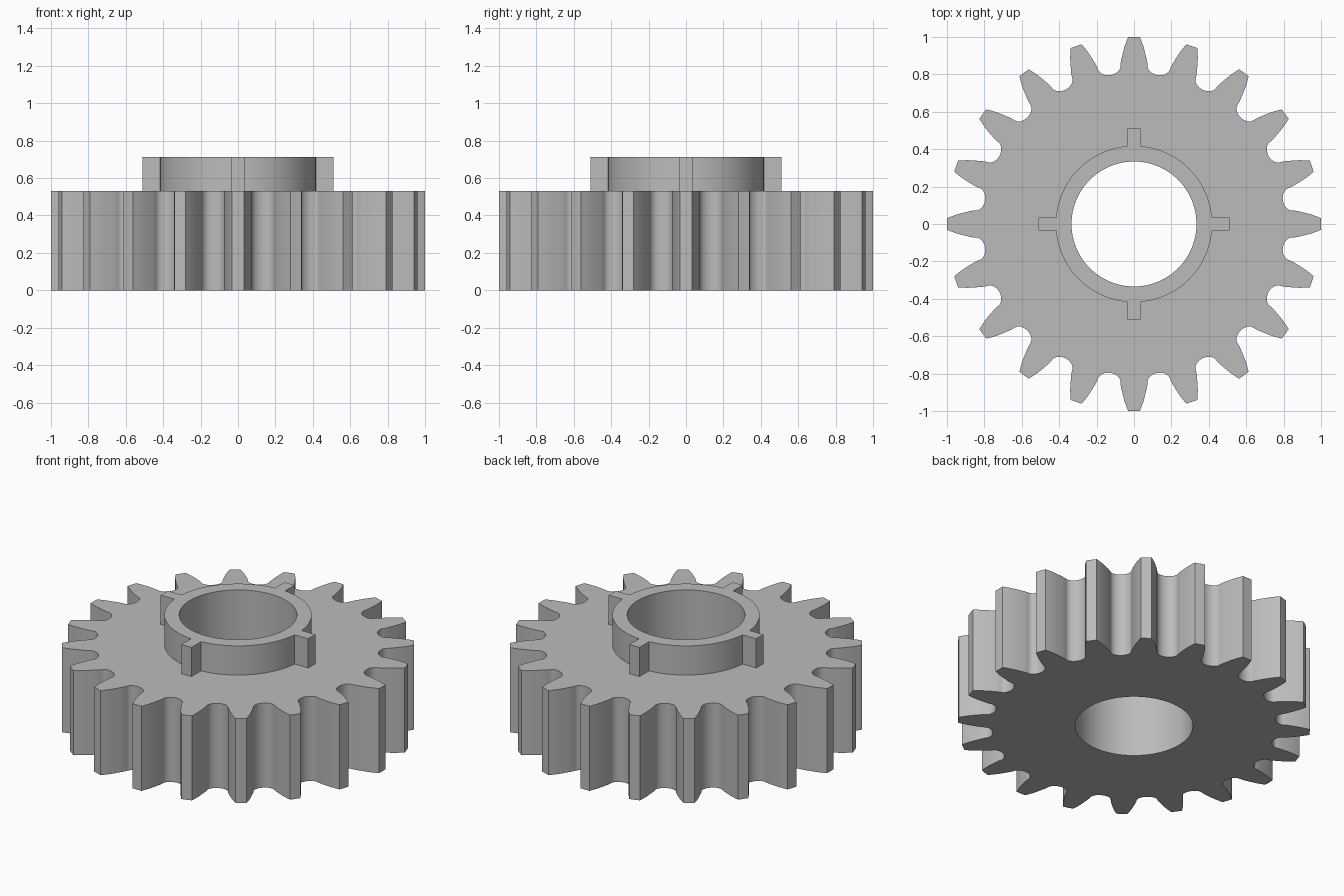
import bpy, bmesh
from math import sin, cos, pi, radians, hypot, atan2, asin, sqrt

cube = bpy.data.objects.get("Cube")
if cube:
    bpy.data.objects.remove(cube, do_unlink=True)

TEETH = 20
GEAR_TOP, COLLAR_TOP = 0.53, 0.713
BORE, COLLAR, KEY_REACH, KEY_HALF = 0.334, 0.418, 0.511, 0.035

# Plain grey for the whole part
grey = bpy.data.materials.new("plain grey")
grey.use_nodes = True
colour = (0.5, 0.5, 0.5, 1)
grey.diffuse_color = colour
grey.node_tree.nodes["Principled BSDF"].inputs["Base Color"].default_value = colour


def polar(r, a):
    return (r * cos(a), r * sin(a))


def repeat(profile, count):
    """Repeat a list of (radius, angle) points around the axis."""
    return [polar(r, a + 2 * pi * i / count) for i in range(count) for r, a in profile]


def ring_prism(name, outline, z0, z1):
    """Extrude an outline with the round bore cut through it."""
    bm = bmesh.new()
    bore = [polar(BORE, 2 * pi * i / 96) for i in range(96)]
    edges = []
    for loop in (outline, bore):
        vs = [bm.verts.new((x, y, z0)) for x, y in loop]
        edges += [bm.edges.new((v, vs[i - 1])) for i, v in enumerate(vs)]
    bmesh.ops.triangle_fill(bm, edges=edges, use_beauty=True)
    result = bmesh.ops.extrude_face_region(bm, geom=bm.faces[:], use_keep_orig=True)
    top = [g for g in result["geom"] if isinstance(g, bmesh.types.BMVert)]
    bmesh.ops.translate(bm, verts=top, vec=(0, 0, z1 - z0))
    bmesh.ops.recalc_face_normals(bm, faces=bm.faces[:])
    mesh = bpy.data.meshes.new(name)
    bm.to_mesh(mesh)
    bm.free()
    mesh.materials.append(grey)
    obj = bpy.data.objects.new(name, mesh)
    bpy.context.collection.objects.link(obj)
    bpy.ops.object.select_all(action="DESELECT")
    obj.select_set(True)
    bpy.context.view_layer.objects.active = obj
    bpy.ops.object.shade_smooth_by_angle(angle=radians(25))


# Tooth flank: (distance from axis, half width), tip to root
flank = [(0.9995, 0.031), (0.975, 0.041), (0.95, 0.050), (0.925, 0.057),
         (0.90, 0.063), (0.875, 0.069), (0.85, 0.073)]
half = [(1.0, 0)] + [(hypot(x, w), atan2(w, x)) for x, w in flank]

# Rounded root: half an elliptical fillet, ending mid-gap
gap = pi / TEETH
start_r, start_a = half[-1]
along, across = start_r * cos(gap - start_a), start_r * sin(gap - start_a)
floor = 0.806
for i in range(1, 9):
    t = i / 8 * pi / 2
    x, y = along - (along - floor) * sin(t), across * cos(t)
    half.append((hypot(x, y), gap - atan2(y, x)))
tooth = [(r, -a) for r, a in reversed(half[1:-1])] + half
ring_prism("gear_wheel", repeat(tooth, TEETH), 0, GEAR_TOP)

# Collar with four square keys
edge = asin(KEY_HALF / COLLAR)
key = [(hypot(KEY_REACH, KEY_HALF), s * atan2(KEY_HALF, KEY_REACH)) for s in (-1, 1)]
arc = [(COLLAR, edge + (pi / 2 - 2 * edge) * i / 20) for i in range(21)]
ring_prism("keyed_collar", repeat(key + arc, 4), GEAR_TOP, COLLAR_TOP)
